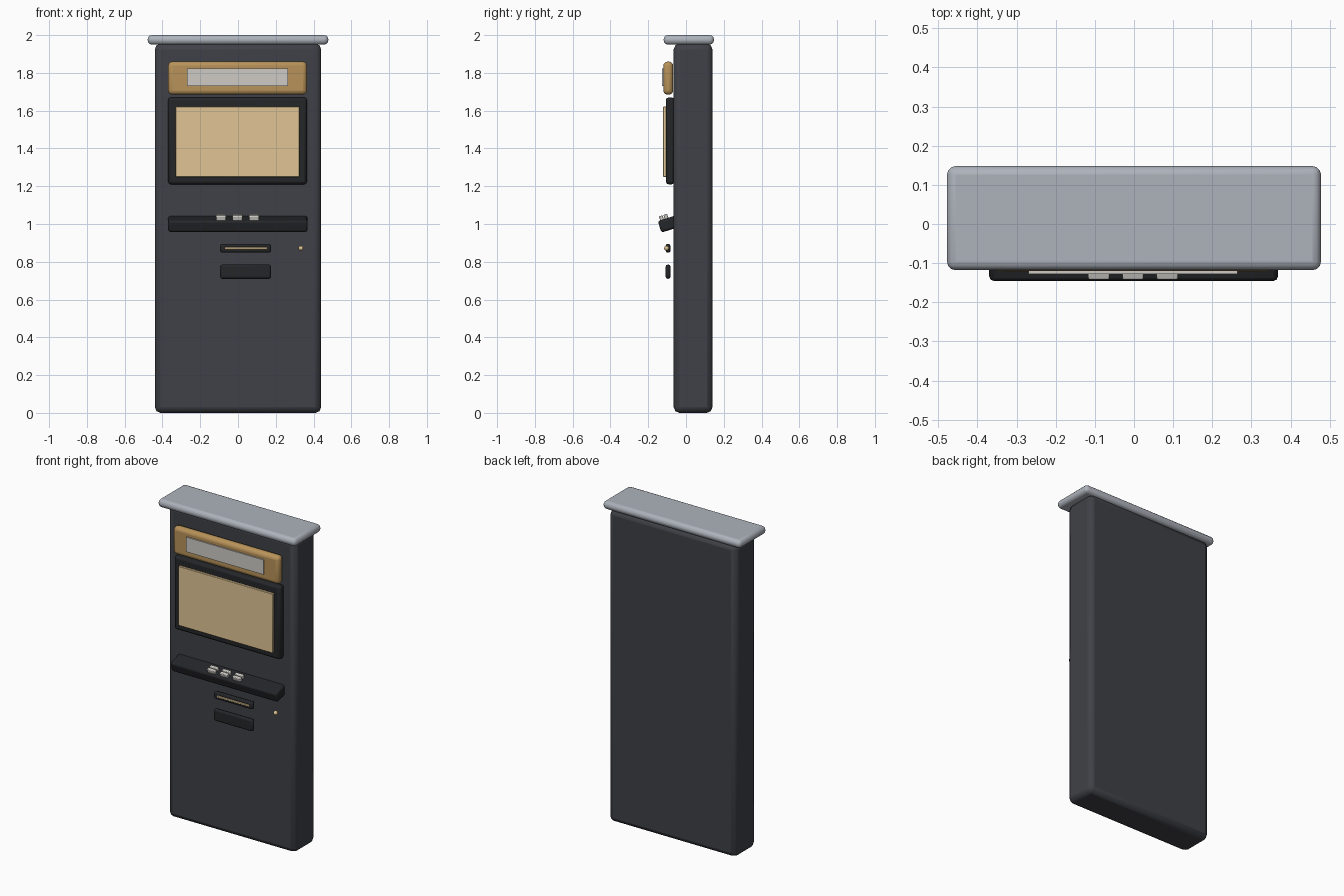
import bpy, math
from mathutils import Matrix, Vector

if "Cube" in bpy.data.objects:
    bpy.data.objects.remove(bpy.data.objects["Cube"])


def material(name, rgb):
    m = bpy.data.materials.new(name)
    m.diffuse_color = (*rgb, 1)
    m.use_nodes = True
    m.node_tree.nodes["Principled BSDF"].inputs["Base Color"].default_value = m.diffuse_color
    return m


CHARCOAL = material("charcoal", (0.05, 0.053, 0.063))
BLACK = material("black", (0.018, 0.019, 0.022))
SILVER = material("silver", (0.42, 0.45, 0.50))
BRASS = material("brass", (0.48, 0.29, 0.10))
CREAM = material("cream", (0.75, 0.56, 0.30))
PALE = material("pale", (0.62, 0.60, 0.56))


def box(name, xs, ys, zs, mat, bevel=0.0, segments=2):
    """Rounded box given by its extents."""
    lo, hi = Vector((xs[0], ys[0], zs[0])), Vector((xs[1], ys[1], zs[1]))
    bpy.ops.mesh.primitive_cube_add(size=1, location=(lo + hi) / 2)
    ob = bpy.context.object
    ob.name = name
    ob.scale = hi - lo
    bpy.ops.object.transform_apply(location=False, rotation=False, scale=True)
    if bevel:
        bpy.ops.object.shade_smooth_by_angle(angle=math.radians(50))
        mod = ob.modifiers.new("bevel", "BEVEL")
        mod.width = bevel
        mod.segments = segments
    ob.data.materials.append(mat)
    return ob


# Cabinet and overhanging cap
box("cabinet", (-0.44, 0.44), (-0.065, 0.14), (0, 1.955), CHARCOAL, 0.03)
box("top_cap", (-0.478, 0.478), (-0.118, 0.148), (1.95, 2.0), SILVER, 0.022, 3)

# Header sign with pale panel
box("header", (-0.37, 0.365), (-0.12, -0.068), (1.685, 1.86), BRASS, 0.022, 3)
box("header_panel", (-0.27, 0.265), (-0.128, -0.115), (1.73, 1.822), PALE)

# Screen and its surround
box("screen_bezel", (-0.37, 0.365), (-0.107, -0.06), (1.21, 1.67), BLACK, 0.015)
box("screen", (-0.33, 0.325), (-0.121, -0.1), (1.25, 1.622), CREAM, 0.002, 1)

# Sloping control shelf with two rows of keys
tilt = Matrix.Translation((0, -0.092, 1.0)) @ Matrix.Rotation(0.3, 4, "X")
parts = [box("control_shelf", (-0.37, 0.368), (-0.05, 0.05), (-0.032, 0.032),
             BLACK, 0.012)]
for x in (-0.09, -0.003, 0.085):
    for y in (-0.027, -0.002):
        parts.append(box("key", (x - 0.027, x + 0.027), (y - 0.01, y + 0.01),
                         (0.025, 0.054), PALE, 0.004))
for ob in parts:
    ob.matrix_world = tilt @ Matrix.Translation(ob.location)

# Card reader, receipt tray and indicator
box("card_reader", (-0.095, 0.175), (-0.108, -0.082), (0.848, 0.895), BLACK, 0.011)
box("card_slot", (-0.07, 0.155), (-0.112, -0.1), (0.865, 0.877), CREAM, 0.002, 1)
box("receipt_tray", (-0.095, 0.175), (-0.108, -0.082), (0.71, 0.785), BLACK, 0.011)
bpy.ops.mesh.primitive_uv_sphere_add(segments=16, ring_count=8, radius=0.013,
                                     location=(0.333, -0.103, 0.872))
light = bpy.context.object
light.name = "indicator"
light.data.materials.append(CREAM)
bpy.ops.object.shade_smooth()
